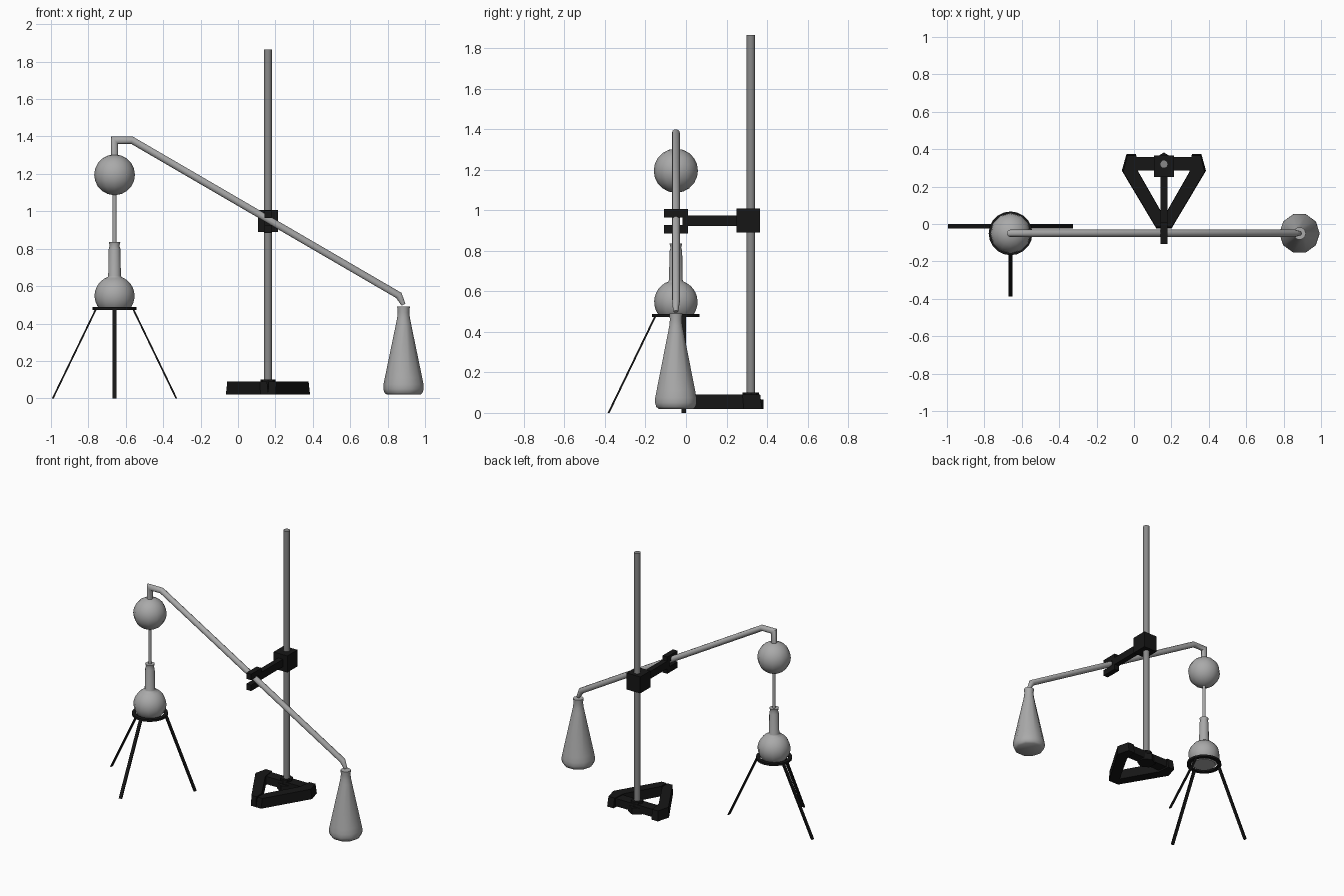
import bpy, bmesh, math
from mathutils import Vector

if "Cube" in bpy.data.objects:
    bpy.data.objects.remove(bpy.data.objects["Cube"])


def material(name, value):
    mat = bpy.data.materials.new(name)
    mat.use_nodes = True
    colour = (value, value, value, 1)
    mat.diffuse_color = colour
    mat.node_tree.nodes["Principled BSDF"].inputs["Base Color"].default_value = colour
    return mat


GLASS = material("grey glass", 0.4)
STEEL = material("steel", 0.25)
IRON = material("black iron", 0.008)


def finish(name, bm, mat, smooth=None):
    bmesh.ops.recalc_face_normals(bm, faces=bm.faces)
    mesh = bpy.data.meshes.new(name)
    bm.to_mesh(mesh)
    bm.free()
    mesh.materials.append(mat)
    obj = bpy.data.objects.new(name, mesh)
    bpy.context.scene.collection.objects.link(obj)
    if smooth:
        bpy.ops.object.select_all(action="DESELECT")
        obj.select_set(True)
        bpy.context.view_layer.objects.active = obj
        bpy.ops.object.shade_smooth_by_angle(angle=math.radians(smooth))
    return obj


def loft(bm, rings, closed=False):
    """Skin rings of points, capping the ends unless closed into a loop."""
    rings = [[bm.verts.new(p) for p in ring] for ring in rings]
    n = len(rings[0])
    pairs = list(zip(rings, rings[1:]))
    if closed:
        pairs.append((rings[-1], rings[0]))
    else:
        bm.faces.new(rings[0])
        bm.faces.new(rings[-1])
    for a, b in pairs:
        for i in range(n):
            j = (i + 1) % n
            bm.faces.new((a[i], a[j], b[j], b[i]))


def lathe(name, x, y, profile, mat, sides=12, smooth=50, closed=False, turn=0):
    bm = bmesh.new()
    angles = [math.tau * i / sides + turn for i in range(sides)]
    loft(bm, [[(x + r * math.cos(a), y + r * math.sin(a), z) for a in angles]
              for r, z in profile], closed)
    return finish(name, bm, mat, smooth)


def ball(radius, z, low, high, steps=10):
    """Profile of a sphere between two latitudes in degrees."""
    lats = [math.radians(low + (high - low) * i / steps) for i in range(steps + 1)]
    return [(radius * math.cos(t), z + radius * math.sin(t)) for t in lats]


def box(name, low, high, mat):
    bm = bmesh.new()
    loft(bm, [[(low[0], low[1], z), (high[0], low[1], z),
               (high[0], high[1], z), (low[0], high[1], z)] for z in (low[2], high[2])])
    return finish(name, bm, mat)


def prism(name, outline, z0, z1, mat, inset=0.0):
    bm = bmesh.new()
    centre = sum((Vector(p) for p in outline), Vector((0, 0))) / len(outline)
    top = [Vector(p) + (centre - Vector(p)).normalized() * inset for p in outline]
    loft(bm, [[(*p, z0) for p in outline], [(*p, z1) for p in top]])
    return finish(name, bm, mat)


FX, RX, GY = -0.66, 0.885, -0.05      # boiling flask, receiver, glassware plane
PX, PY = 0.16, 0.32                   # stand pole

# Boiling flask, stem and upper bulb
lathe("boiling_flask", FX, GY,
      ball(0.107, 0.548, -43, 70) + [(0.034, 0.655), (0.031, 0.8), (0.026, 0.815), (0.031, 0.835)], GLASS)
lathe("stem", FX, GY, [(0.011, 0.8), (0.011, 1.12)], GLASS, sides=8)
lathe("upper_bulb", FX, GY, ball(0.109, 1.195, -88, 88), GLASS)

# Bent condenser tube, mitred at each bend
path = [Vector((FX, GY, 1.27)), Vector((FX, GY, 1.38)), Vector((-0.567, GY, 1.38)),
        Vector((0.86, GY, 0.55)), Vector((0.885, GY, 0.5))]
dirs = [(b - a).normalized() for a, b in zip(path, path[1:])]
tube = bmesh.new()
rings = []
for i, p in enumerate(path):
    before, after = dirs[max(i - 1, 0)], dirs[min(i, len(dirs) - 1)]
    t = (before + after).normalized()
    side = Vector((0, 1, 0))
    across = side.cross(t) / t.dot(before)
    radius = 0.02 if i < len(path) - 1 else 0.012
    rings.append([p + radius * (side * math.cos(a) + across * math.sin(a))
                  for a in (math.tau * k / 10 for k in range(10))])
loft(tube, rings)
finish("condenser_tube", tube, GLASS, 40)

# Conical receiving flask
lathe("receiving_flask", RX, GY,
      [(0.09, 0.02), (0.102, 0.03), (0.108, 0.05), (0.107, 0.075), (0.1, 0.11),
       (0.04, 0.4), (0.034, 0.43), (0.031, 0.46), (0.034, 0.49)], GLASS, sides=10)

# Tripod ring and flat legs
lathe("tripod_ring", FX, GY, [(0.092, 0.473), (0.117, 0.473), (0.117, 0.488), (0.092, 0.488)],
      IRON, sides=20, closed=True)


def leg(name, top, foot, width):
    bm = bmesh.new()
    out = Vector((foot[0] - top[0], foot[1] - top[1], 0)).normalized() * 0.005
    side = Vector((-out.y, out.x, 0)).normalized() * width / 2
    loft(bm, [[Vector(p) + out + side, Vector(p) - out + side,
               Vector(p) - out - side, Vector(p) + out - side] for p in (foot, top)])
    finish(name, bm, IRON)


for label, s in (("left", 1), ("right", -1)):
    leg(label + "_tripod_leg", (FX + s * 0.098, -0.012, 0.48), (FX + s * 0.33, -0.012, 0), 0.022)
leg("front_tripod_leg", (FX, -0.15, 0.48), (FX, -0.382, 0), 0.022)

# Stand base: back bar, two converging arms and a hub
box("base_back_bar", (0.0, 0.285, 0.03), (0.32, 0.357, 0.085), IRON)
for label, s in (("left", 1), ("right", -1)):
    arm = [(0.225, 0.285), (0.2, 0.375), (0.15, 0.375), (0.14, 0.285), (0, 0.04), (0, -0.025), (0.04, -0.025)]
    prism(label + "_base_arm", [(PX + s * x, y) for x, y in arm], 0.02, 0.09, IRON, 0.01)
lathe("base_hub", PX, PY, [(0.062, 0.02), (0.062, 0.065)], IRON, sides=6, smooth=None, turn=math.pi / 2)
lathe("base_collar", PX, PY, [(0.04, 0.06), (0.04, 0.1)], IRON, sides=8, smooth=None)
lathe("stand_pole", PX, PY, [(0.022, 0.06), (0.022, 1.865)], STEEL, sides=10)

# Clamp: boss on the pole, arm, and jaws above and below the tube
box("clamp_boss", (PX - 0.054, 0.25, 0.89), (PX + 0.054, 0.365, 1.008), IRON)
box("clamp_arm", (PX - 0.019, -0.01, 0.922), (PX + 0.019, 0.26, 0.975), IRON)
box("clamp_jaw_root", (PX - 0.019, -0.018, 0.885), (PX + 0.019, 0.01, 1.005), IRON)
for label, z in (("lower", 0.885), ("upper", 0.963)):
    box(label + "_clamp_jaw", (PX - 0.019, -0.108, z), (PX + 0.019, 0.01, z + 0.042), IRON)
